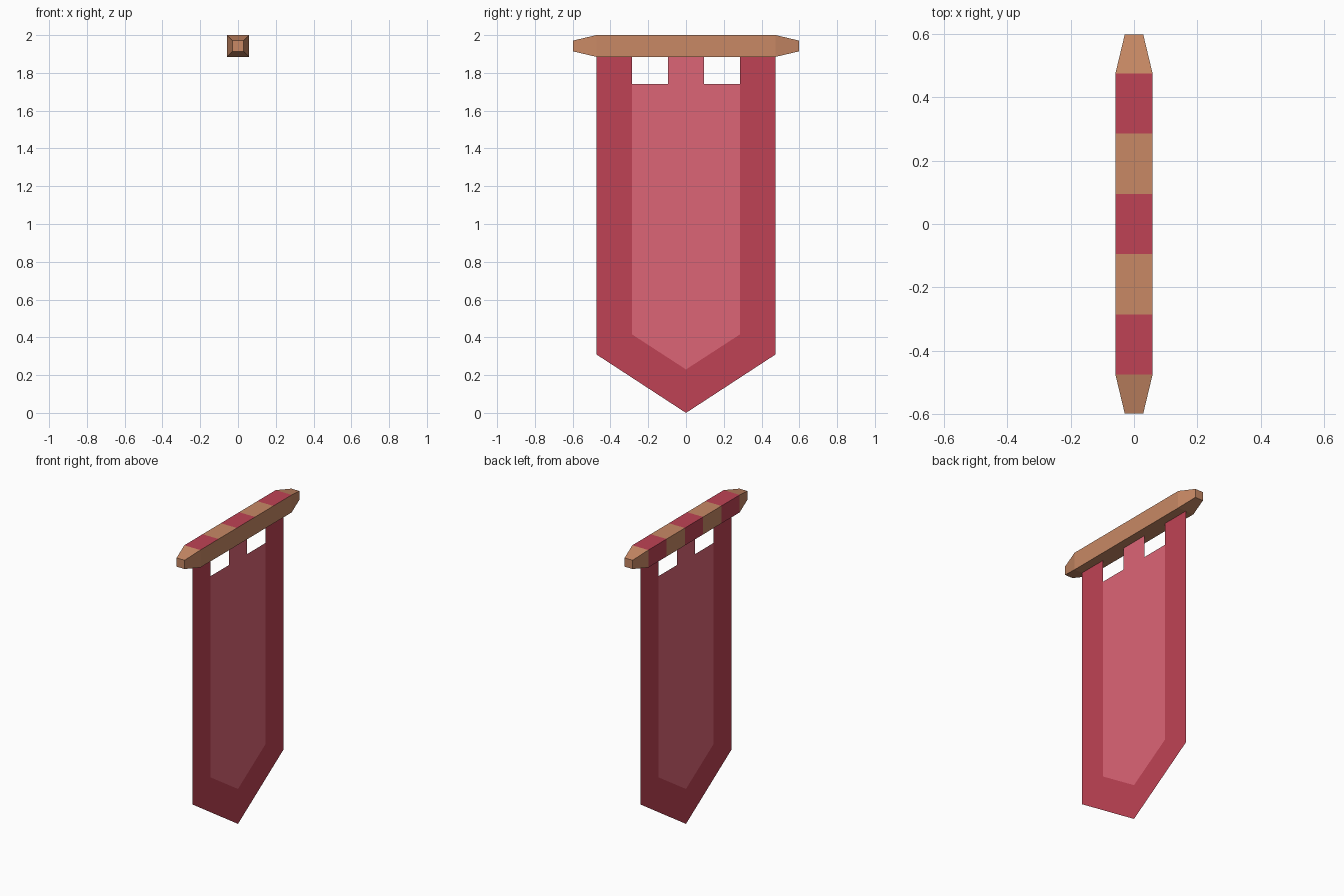
import bpy, bmesh

if "Cube" in bpy.data.objects:
    bpy.data.objects.remove(bpy.data.objects["Cube"])


def material(name, rgb):
    m = bpy.data.materials.new(name)
    m.diffuse_color = (*rgb, 1)
    m.use_nodes = True
    m.node_tree.nodes["Principled BSDF"].inputs["Base Color"].default_value = m.diffuse_color
    return m


wood = material("wood", (0.58, 0.25, 0.13))
red = material("red_cloth", (0.52, 0.055, 0.09))
pink = material("pink_cloth", (0.72, 0.13, 0.18))


def finish(bm, name, mats):
    mesh = bpy.data.meshes.new(name)
    bm.to_mesh(mesh)
    bm.free()
    for m in mats:
        mesh.materials.append(m)
    obj = bpy.data.objects.new(name, mesh)
    bpy.context.collection.objects.link(obj)
    return obj


# Pole: square sections along y, tapered at the ends
ZC, R = 1.9425, 0.0575
stations = [-0.597, -0.475, -0.285, -0.095, 0.095, 0.285, 0.475, 0.597]
bm = bmesh.new()
rings = []
for i, y in enumerate(stations):
    s = 0.5 if i in (0, len(stations) - 1) else 1
    rings.append([bm.verts.new((sx * 0.0585 * s, y, ZC + sz * R * s))
                  for sx, sz in ((-1, -1), (1, -1), (1, 1), (-1, 1))])
for i in range(len(rings) - 1):
    a, b = rings[i], rings[i + 1]
    for k in range(4):
        n = (k + 1) % 4
        f = bm.faces.new((a[k], a[n], b[n], b[k]))
        # Cloth loops cover the top (k=2) and the -x side (k=3)
        if i in (1, 3, 5) and k in (2, 3):
            f.material_index = 1
bm.faces.new(rings[0])
bm.faces.new(rings[-1])
bmesh.ops.recalc_face_normals(bm, faces=bm.faces)
finish(bm, "pole", [wood, red])


# Hanging cloth: a single flat sheet in the plane x = 0
def sheet(name, polygons, mat):
    bm = bmesh.new()
    for poly in polygons:
        bm.faces.new([bm.verts.new((0, y, z)) for y, z in poly])
    bmesh.ops.remove_doubles(bm, verts=bm.verts, dist=1e-4)
    bmesh.ops.recalc_face_normals(bm, faces=bm.faces)
    for f in bm.faces:
        f.normal_update()
        if f.normal.x < 0:
            f.normal_flip()
    return finish(bm, name, [mat])


TOP, W, V, TAB = ZC - R, 0.475, 0.285, 0.095

# Border: side strip and slanted hem, mirrored across y
half = [[(W, TOP), (V, TOP), (V, 1.74), (V, 0.415), (W, 0.31)],
        [(W, 0.31), (V, 0.415), (0, 0.23), (0, 0)]]
mirrored = [[(-y, z) for y, z in p] for p in half]
sheet("banner_border", half + mirrored, red)

# Lighter centre panel with its middle hanging tab
panel = [(V, 0.415), (V, 1.74), (TAB, 1.74), (-TAB, 1.74),
         (-V, 1.74), (-V, 0.415), (0, 0.23)]
tab = [(TAB, 1.74), (TAB, TOP), (-TAB, TOP), (-TAB, 1.74)]
sheet("banner_panel", [panel, tab], pink)
